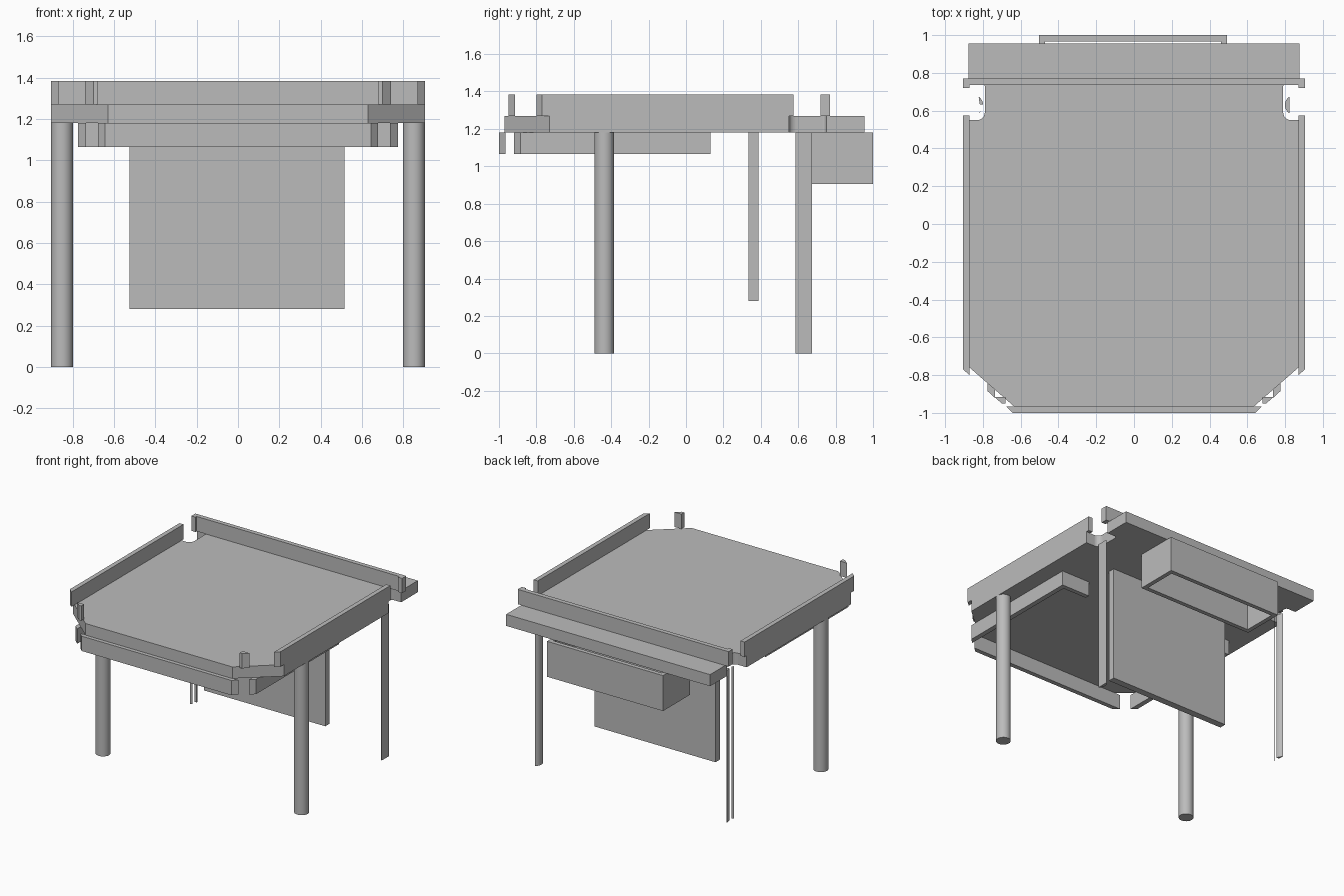
import bpy, bmesh, math

cube = bpy.data.objects.get("Cube")
if cube:
    bpy.data.objects.remove(cube, do_unlink=True)

grey = bpy.data.materials.new("plain grey")
grey.use_nodes = True
COLOUR = (0.5, 0.5, 0.5, 1)
grey.diffuse_color = COLOUR
grey.node_tree.nodes["Principled BSDF"].inputs["Base Color"].default_value = COLOUR


def prism(name, outline, low, high, smooth=False):
    """Extrude a flat outline (x, y) from height low to high."""
    bm = bmesh.new()
    face = bm.faces.new([bm.verts.new((x, y, low)) for x, y in outline])
    top = bmesh.ops.extrude_face_region(bm, geom=[face])["geom"]
    verts = [v for v in top if isinstance(v, bmesh.types.BMVert)]
    bmesh.ops.translate(bm, verts=verts, vec=(0, 0, high - low))
    bmesh.ops.recalc_face_normals(bm, faces=bm.faces)
    mesh = bpy.data.meshes.new(name)
    bm.to_mesh(mesh)
    bm.free()
    mesh.materials.append(grey)
    ob = bpy.data.objects.new(name, mesh)
    bpy.context.collection.objects.link(ob)
    if smooth:
        bpy.ops.object.select_all(action="DESELECT")
        ob.select_set(True)
        bpy.context.view_layer.objects.active = ob
        bpy.ops.object.shade_smooth_by_angle(angle=math.radians(35))
    return ob


def box(name, x0, x1, y0, y1, low, high):
    return prism(name, [(x0, y0), (x1, y0), (x1, y1), (x0, y1)], low, high)


def arc(cx, cy, r, start, end, steps):
    angles = [math.radians(start + (end - start) * i / steps) for i in range(steps + 1)]
    return [(cx + r * math.cos(a), cy + r * math.sin(a)) for a in angles]


def flip(points, side):
    return [(x * side, y) for x, y in points]


BASE, DECK, TOP, UNDER = 1.18, 1.27, 1.385, 1.065
EDGE, INNER = 0.905, 0.87

# Deck with cut front corners and a rounded notch on each side
half = [(0.63, -0.97), (EDGE, -0.73), (EDGE, 0.55)]
half += arc(0.83, 0.59, 0.04, 270, 180, 6)
half += arc(0.81, 0.73, 0.02, 180, 90, 4)
half += [(0.875, 0.75), (0.875, 0.955)]
prism("deck", half + flip(half[::-1], -1), BASE, DECK)

# Back rail with short returns at its ends
rail = [(EDGE, 0.77), (EDGE, 0.72), (INNER, 0.72), (INNER, 0.735)]
prism("back_rail", rail + flip(rail[::-1], -1), DECK, TOP)

# Front skirt with mitred ends
skirt = [(0.643, -1.0), (0.678, -0.965)]
prism("front_skirt", skirt + flip(skirt[::-1], -1), UNDER, BASE)

for side, label in ((1, "left"), (-1, "right")):
    prism(label + "_rail", flip([(INNER, -0.80), (EDGE, -0.77), (EDGE, 0.575), (INNER, 0.575)], side),
          DECK, TOP)
    prism(label + "_corner_post", flip([(0.68, -0.95), (0.70, -0.95), (0.74, -0.915), (0.68, -0.915)], side),
          DECK, TOP)
    # Lower skirt turning inward at its rear end
    prism(label + "_skirt", flip([(0.737, -0.92), (0.775, -0.885), (0.775, 0.13), (0.53, 0.13),
                                  (0.53, 0.095), (0.737, 0.095)], side), UNDER, BASE)
    prism(label + "_front_leg", flip(arc(0.852, -0.437, 0.053, 0, 348.75, 31), side), 0, BASE, True)

# Back legs are slices of a round column, the right one split in two
prism("left_back_leg", arc(0.852, 0.63, 0.053, 124, 236, 10), 0, BASE, True)
prism("right_back_leg", flip(arc(0.852, 0.63, 0.053, 124, 176, 6), -1) + [(-0.817, 0.634)], 0, BASE, True)
prism("right_back_leg_sliver", flip(arc(0.852, 0.63, 0.053, 215, 236, 4), -1), 0, BASE, True)

# Hanging panel under the deck
box("hanging_panel", -0.525, 0.515, 0.335, 0.388, 0.28, BASE)

# Open frame behind the deck
X0, X1, Y0, Y1, WALL = -0.503, 0.493, 0.67, 1.0, 0.033
box("frame_back", X0, X1, Y1 - WALL, Y1, 0.905, BASE)
box("frame_front", X0, X1, Y0, Y0 + WALL, 0.905, BASE)
box("frame_right", X0, X0 + WALL, Y0 + WALL, Y1 - WALL, 0.905, BASE)
box("frame_left", X1 - WALL, X1, Y0 + WALL, Y1 - WALL, 0.905, BASE)
